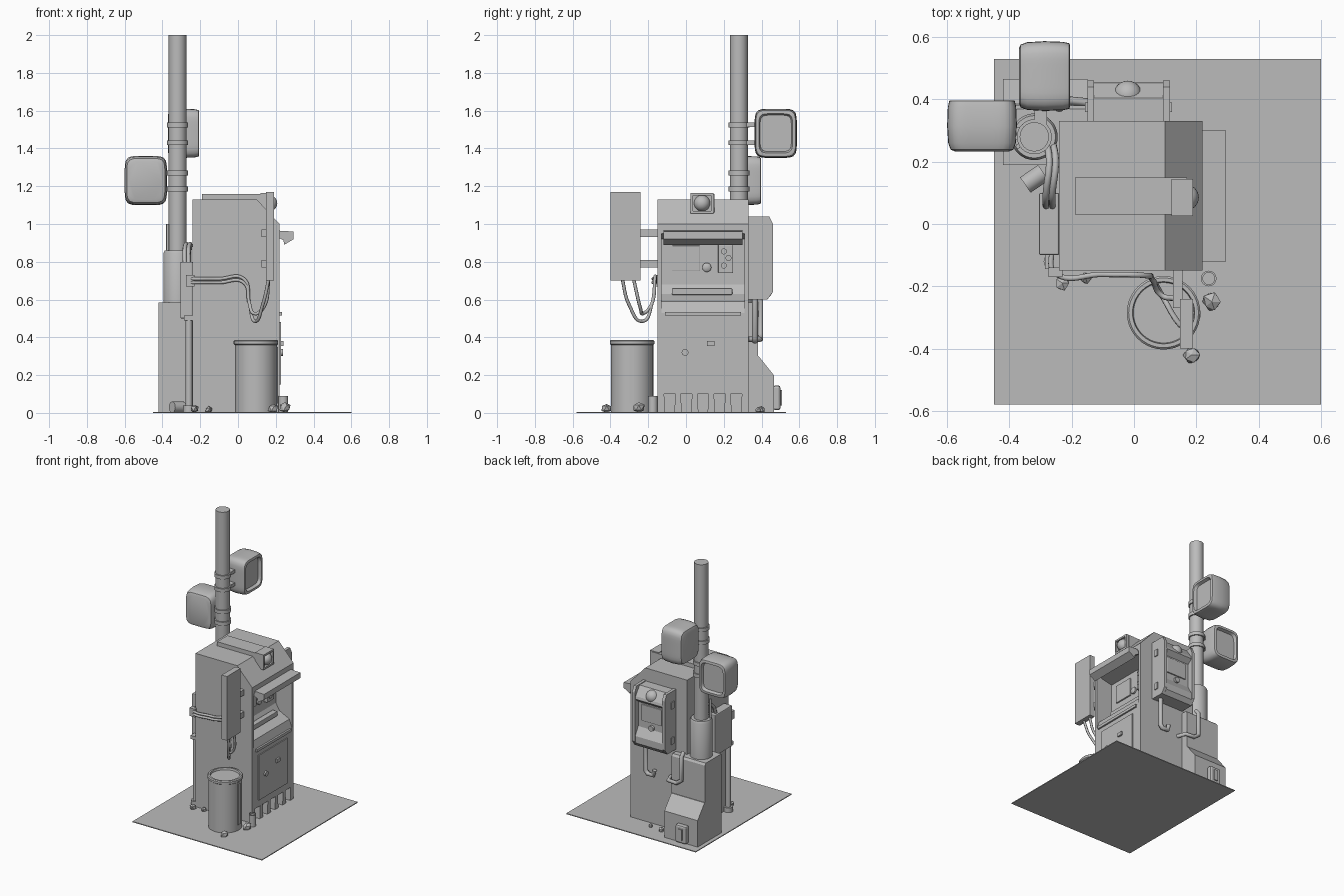
import bpy, bmesh, math, random
from mathutils import Vector

if "Cube" in bpy.data.objects:
    bpy.data.objects.remove(bpy.data.objects["Cube"])
random.seed(4)

GREY = (0.5, 0.5, 0.5, 1)
grey = bpy.data.materials.new("plain_grey")
grey.use_nodes = True
grey.diffuse_color = GREY
grey.node_tree.nodes["Principled BSDF"].inputs["Base Color"].default_value = GREY


def finish(name, bm, smooth=False, bevel=0):
    bmesh.ops.recalc_face_normals(bm, faces=bm.faces)
    me = bpy.data.meshes.new(name)
    bm.to_mesh(me)
    bm.free()
    ob = bpy.data.objects.new(name, me)
    bpy.context.collection.objects.link(ob)
    me.materials.append(grey)
    if bevel:
        mod = ob.modifiers.new("edge", "BEVEL")
        mod.width, mod.segments = bevel, 2
    if smooth:
        bpy.ops.object.select_all(action="DESELECT")
        ob.select_set(True)
        bpy.context.view_layer.objects.active = ob
        bpy.ops.object.shade_smooth_by_angle(angle=math.radians(40))
    return ob


def box(name, x, y, z, bevel=0):
    bm = bmesh.new()
    for v in bmesh.ops.create_cube(bm, size=1)["verts"]:
        v.co = [lo + (c + 0.5) * (hi - lo) for c, (lo, hi) in zip(v.co, (x, y, z))]
    return finish(name, bm, bevel=bevel)


def prism(name, pts, axis, lo, hi):
    """Extrude a profile: (x, z) points along y, or (y, z) points along x."""
    bm = bmesh.new()
    put = (lambda a, b, d: (a, d, b)) if axis == "y" else (lambda a, b, d: (d, a, b))
    face = bm.faces.new([bm.verts.new(put(a, b, lo)) for a, b in pts])
    ext = bmesh.ops.extrude_face_region(bm, geom=[face])
    for v in ext["geom"]:
        if isinstance(v, bmesh.types.BMVert):
            v.co["xyz".index(axis)] = hi
    return finish(name, bm)


def loft(bm, rings):
    loops = [[bm.verts.new(p) for p in ring] for ring in rings]
    n = len(loops[0])
    for a, b in zip(loops, loops[1:]):
        for i in range(n):
            bm.faces.new((a[i], a[(i + 1) % n], b[(i + 1) % n], b[i]))
    bm.faces.new(loops[0])
    bm.faces.new(loops[-1])


def turned(name, centre, profile, n=32, axis="z"):
    """Lathe (radius, height) pairs about an axis through centre."""
    bm, rings = bmesh.new(), []
    for r, h in profile:
        ring = []
        for i in range(n):
            a = 2 * math.pi * i / n
            c, s = r * math.cos(a), r * math.sin(a)
            p = {"z": (c, s, h), "x": (h, c, s), "y": (s, h, c)}[axis]
            ring.append(Vector(centre) + Vector(p))
        rings.append(ring)
    loft(bm, rings)
    return finish(name, bm, smooth=True)


def tube(name, pts, r, smooth=True):
    cu = bpy.data.curves.new(name, "CURVE")
    cu.dimensions, cu.bevel_depth, cu.bevel_resolution = "3D", r, 2
    cu.use_fill_caps = True
    sp = cu.splines.new("BEZIER" if smooth else "POLY")
    knots = sp.bezier_points if smooth else sp.points
    knots.add(len(pts) - 1)
    for k, p in zip(knots, pts):
        if smooth:
            k.co = p
            k.handle_left_type = k.handle_right_type = "AUTO"
        else:
            k.co = (*p, 1)
    ob = bpy.data.objects.new(name, cu)
    bpy.context.collection.objects.link(ob)
    cu.materials.append(grey)
    return ob


def ball(name, centre, r):
    bm = bmesh.new()
    bmesh.ops.create_uvsphere(bm, u_segments=24, v_segments=14, radius=r)
    bmesh.ops.translate(bm, verts=bm.verts, vec=centre)
    return finish(name, bm, smooth=True)


# Ground sheet
box("ground_sheet", (-0.45, 0.6), (-0.58, 0.53), (0, 0.006))

# Cabinet: core with sloped console recess, full side walls, toothed plinth
prism("cabinet_core", [(-0.24, 0.1), (0.22, 0.1), (0.22, 0.53), (0.2, 0.59), (0.12, 0.63), (0.09, 0.68),
                       (0.09, 0.92), (0.22, 0.95), (0.22, 1.0), (0.1, 1.13), (-0.24, 1.13)], "y", -0.13, 0.31)
for name, lo, hi in (("right_wall", -0.15, -0.13), ("left_wall", 0.31, 0.33)):
    prism(name, [(-0.24, 0), (0.22, 0), (0.22, 1.0), (0.1, 1.13), (-0.24, 1.13)], "y", lo, hi)
box("plinth_core", (-0.24, 0.18), (-0.13, 0.31), (0, 0.1))
for i in range(6):
    y = -0.13 + i * 0.088
    prism("plinth_tooth", [(y - 0.02, 0), (y + 0.02, 0), (y + 0.014, 0.1), (y - 0.014, 0.1)], "x", 0.17, 0.22)
prism("awning", [(0.21, 0.965), (0.295, 0.96), (0.295, 0.92), (0.245, 0.89), (0.24, 0.915), (0.21, 0.93)],
      "y", -0.12, 0.3)
box("shelf_lip", (0.2, 0.232), (-0.11, 0.29), (0.515, 0.535))

# Console fittings
box("screen", (0.08, 0.1), (-0.075, 0.075), (0.75, 0.885), 0.005)
box("card_reader", (0.08, 0.12), (0.17, 0.25), (0.74, 0.89), 0.004)
for y, z in ((0.2, 0.855), (0.225, 0.82), (0.2, 0.78)):
    turned("reader_button", (0.12, y, z), [(0.016, -0.01), (0.016, 0.008)], 12, "x")
turned("dial", (0.09, 0.11, 0.77), [(0.024, 0), (0.024, 0.012), (0.014, 0.02)], 20, "x")
box("paper_slot", (0.11, 0.15), (-0.075, 0.245), (0.625, 0.66), 0.004)

# Service door
box("service_door", (0.21, 0.227), (-0.08, 0.25), (0.15, 0.48))
turned("door_lock", (0.227, -0.005, 0.32), [(0.018, 0), (0.018, 0.012)], 16, "x")
box("door_handle", (0.22, 0.24), (0.11, 0.15), (0.355, 0.38))

# Roof duct with eye lamp in a square hood
prism("roof_duct", [(-0.19, 1.12), (-0.19, 1.16), (0.17, 1.16), (0.17, 1.06), (0.1, 1.06)], "y", 0.03, 0.15)
for z in ((1.055, 1.068), (1.152, 1.165)):
    box("lamp_hood_rail", (0.12, 0.19), (0.025, 0.145), z)
for y in ((0.025, 0.037), (0.133, 0.145)):
    box("lamp_hood_cheek", (0.12, 0.19), y, (1.055, 1.165))
ball("eye_lamp", (0.165, 0.085, 1.11), 0.043)

# Rear terminal: stepped core, cheeks, screen and dome lamp
prism("terminal_core", [(0.33, 0.6), (0.43, 0.6), (0.455, 0.63), (0.455, 0.68), (0.42, 0.74), (0.42, 0.92),
                        (0.455, 0.95), (0.45, 0.97), (0.405, 1.035), (0.33, 1.035)], "x", -0.13, 0.095)
for x in ((-0.15, -0.128), (0.093, 0.115)):
    prism("terminal_cheek", [(0.33, 0.6), (0.43, 0.6), (0.46, 0.64), (0.46, 1.0), (0.44, 1.04), (0.33, 1.04)],
          "x", *x)
box("terminal_screen", (-0.1, 0.065), (0.41, 0.428), (0.79, 0.91), 0.004)
turned("terminal_button", (-0.02, 0.42, 0.755), [(0.02, 0), (0.02, 0.018)], 16, "y")
ball("terminal_dome", (-0.02, 0.415, 0.985), 0.045)
for z in (0.68, 0.94):
    box("terminal_hinge", (-0.157, 0.122), (0.36, 0.39), (z - 0.025, z + 0.025))
tube("terminal_pipe", [(0.07, 0.365, 0.62), (0.07, 0.365, 0.4), (0.055, 0.365, 0.38), (0.01, 0.365, 0.38),
                       (0, 0.365, 0.42)], 0.016, False)

# Side sign panel on brackets
box("sign_panel", (0.147, 0.19), (-0.4, -0.24), (0.7, 1.17))
for z in (0.79, 0.95):
    box("sign_bracket", (0.125, 0.155), (-0.27, -0.14), (z - 0.02, z + 0.02))

# Cables looping from the sign along the wall
for i in range(2):
    d = 0.02 * i
    tube("sign_cable", [(0.165, -0.34 + 3 * d, 0.72), (0.13, -0.3 + 3 * d, 0.57 - d), (0.09, -0.23, 0.485 + 2 * d),
                        (0.06, -0.18, 0.58), (0.03, -0.165, 0.69 + d), (-0.1, -0.162, 0.69 + d),
                        (-0.255, -0.155, 0.69 + d), (-0.265, -0.08, 0.69 + d)], 0.009)
box("cable_clip", (-0.275, -0.23), (-0.17, -0.14), (0.67, 0.73))

# Left side: fuse box, downpipe and feeds to the mast
box("fuse_box", (-0.305, -0.24), (-0.1, 0.1), (0.5, 0.8), 0.006)
turned("downpipe", (-0.26, -0.12, 0), [(0.03, 0), (0.03, 0.04), (0.018, 0.04), (0.018, 0.5)], 16)
box("downpipe_collar", (-0.285, -0.235), (-0.145, -0.095), (0.49, 0.515))
for i in range(2):
    x = -0.262 - 0.02 * i
    tube("feed_cable", [(x, 0.05, 0.78), (x, 0.1, 0.87), (x + 0.01, 0.2, 0.89), (x, 0.27, 0.83)], 0.011)
tube("mast_conduit", [(-0.372, 0.25, 0.8), (-0.372, 0.25, 1.0)], 0.008, False)

# Mast, sleeve and foot housing
MX, MY = -0.32, 0.28
turned("mast", (MX, MY, 0), [(0.047, 0.55), (0.047, 2.0)])
turned("mast_sleeve", (MX, MY, 0), [(0.075, 0.56), (0.075, 0.845), (0.068, 0.86), (0.05, 0.86)])
prism("foot_housing", [(0.19, 0), (0.38, 0), (0.38, 0.57), (0.37, 0.585), (0.19, 0.585)], "x", -0.42, -0.15)
prism("foot_wedge", [(0.37, 0), (0.465, 0), (0.465, 0.2), (0.385, 0.3), (0.37, 0.3)], "x", -0.42, -0.15)
box("meter", (-0.35, -0.26), (0.46, 0.5), (0.015, 0.145), 0.012)
box("meter_slot", (-0.32, -0.29), (0.5, 0.507), (0.04, 0.12))
tube("foot_conduit", [(-0.24, 0.37, 0.62), (-0.24, 0.395, 0.59), (-0.24, 0.395, 0.42), (-0.2, 0.395, 0.39),
                      (-0.13, 0.39, 0.39), (-0.11, 0.33, 0.39)], 0.014, False)


# Flood lamps: lofted rounded squares with recessed glass
def flood_lamp(name, centre, turn):
    bm, rings = bmesh.new(), []
    for d, s in ((-0.082, 0.78), (-0.076, 0.9), (-0.055, 0.97), (0, 1), (0.06, 0.98), (0.08, 0.94),
                 (0.082, 0.9), (0.082, 0.8), (0.06, 0.74)):
        ring = []
        for i in range(48):
            a = 2 * math.pi * (i + 0.5) / 48
            c, t = math.cos(a), math.sin(a)
            k = s / (abs(c) ** 6 + abs(t) ** 6) ** (1 / 6)
            ring.append((c * k * 0.112, d, t * k * 0.13))
        rings.append(ring)
    loft(bm, rings)
    ob = finish(name, bm, smooth=True)
    ob.location, ob.rotation_euler.z = centre, turn


flood_lamp("upper_flood_lamp", (-0.288, 0.475, 1.48), -math.pi / 2)
flood_lamp("lower_flood_lamp", (-0.488, 0.315, 1.23), 0)
for z in (1.185, 1.27, 1.43, 1.525):
    turned("mast_clamp", (MX, MY, z), [(0.046, -0.013), (0.056, -0.013), (0.056, 0.013), (0.046, 0.013)])
    if z < 1.3:
        box("lower_lamp_arm", (-0.4, -0.36), (0.27, 0.31), (z - 0.012, z + 0.012))
    else:
        box("upper_lamp_arm", (-0.32, -0.28), (0.31, 0.38), (z - 0.012, z + 0.012))

# Drum with raised rim and slot strip
turned("drum", (0.095, -0.285, 0), [(0.112, 0.005), (0.112, 0.36), (0.118, 0.365), (0.118, 0.38),
                                    (0.112, 0.386), (0.1, 0.386), (0.097, 0.372)], 40)
box("drum_strip", (0.195, 0.213), (-0.3, -0.278), (0.05, 0.35))

# Litter: cans and stones
turned("standing_can", (0.24, -0.175, 0), [(0.025, 0), (0.025, 0.09), (0.019, 0.09), (0.019, 0.08)], 16)
can = turned("fallen_can", (0, 0, 0), [(0.03, -0.035), (0.03, 0.035)], 16, "x")
can.location, can.rotation_euler.z = (-0.32, 0.145, 0.03), 0.6
for x, y, r in ((-0.23, -0.19, 0.026), (-0.155, -0.175, 0.02), (0.25, -0.25, 0.034), (0.185, -0.42, 0.03),
                (-0.08, 0.4, 0.022), (0.02, 0.38, 0.018)):
    bm = bmesh.new()
    bmesh.ops.create_icosphere(bm, subdivisions=1, radius=r)
    for v in bm.verts:
        v.co = v.co * random.uniform(0.75, 1.1) + Vector((x, y, r * 0.8))
        v.co.z = max(v.co.z, 0.002)
    finish("stone", bm)
